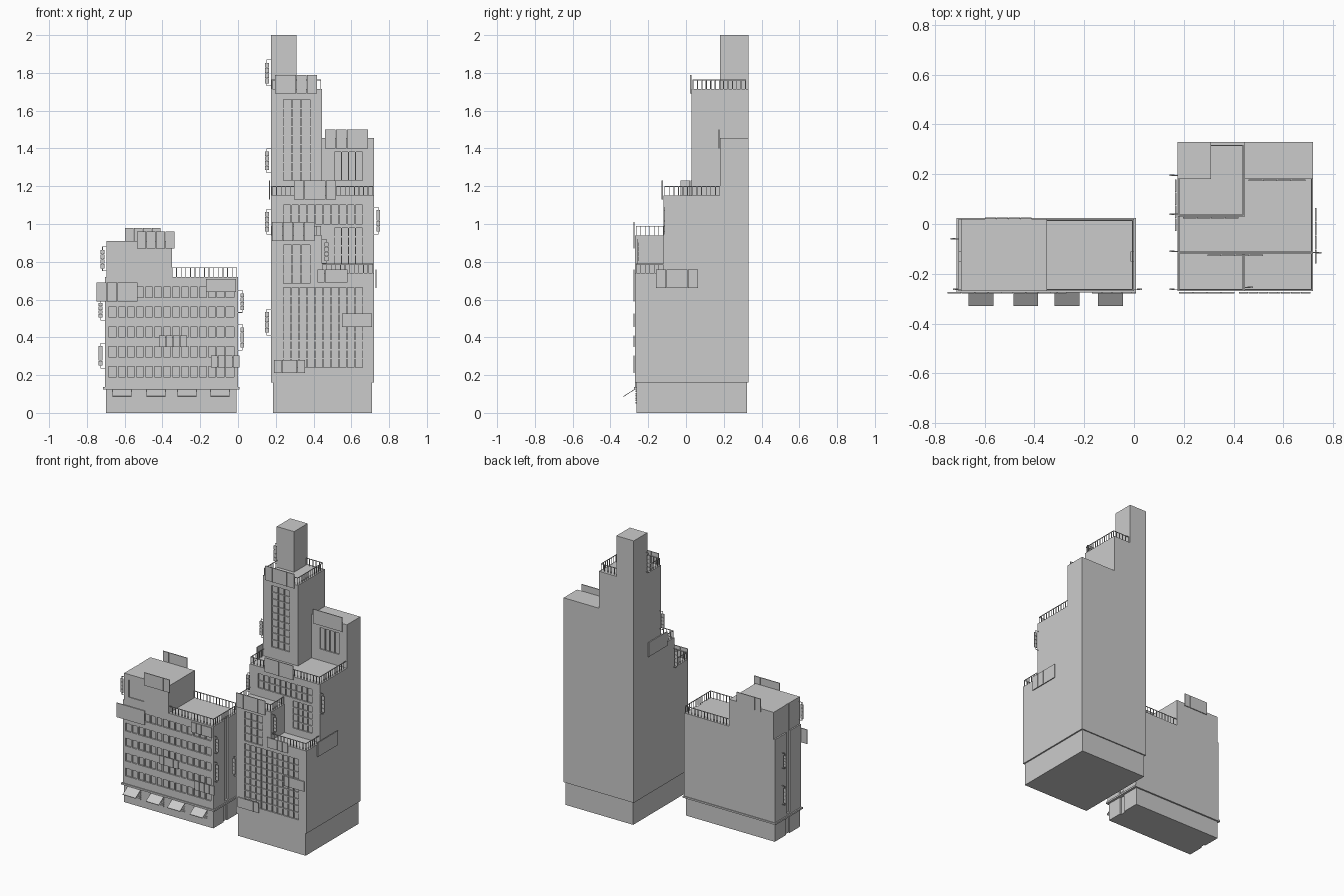
import bpy, bmesh
from mathutils import Vector

if "Cube" in bpy.data.objects:
    bpy.data.objects.remove(bpy.data.objects["Cube"])


def boxes(name, items):
    """One object out of boxes given as (x0, x1, y0, y1, z0, z1)."""
    bm = bmesh.new()
    for x0, x1, y0, y1, z0, z1 in items:
        vs = bmesh.ops.create_cube(bm, size=1)['verts']
        for v in vs:
            v.co = Vector((x0 + (v.co.x + .5) * (x1 - x0),
                           y0 + (v.co.y + .5) * (y1 - y0),
                           z0 + (v.co.z + .5) * (z1 - z0)))
    me = bpy.data.meshes.new(name)
    bm.to_mesh(me)
    bm.free()
    ob = bpy.data.objects.new(name, me)
    bpy.context.collection.objects.link(ob)
    return ob


def carve(ob, cuts):
    """Subtract boxes from an object and bake the result."""
    for c in cuts:
        cutter = boxes("cutter", [c])
        cutter.hide_render = True
        m = ob.modifiers.new("cut", 'BOOLEAN')
        m.operation, m.solver, m.object = 'DIFFERENCE', 'EXACT', cutter
        dg = bpy.context.evaluated_depsgraph_get()
        me = bpy.data.meshes.new_from_object(ob.evaluated_get(dg))
        ob.modifiers.clear()
        ob.data = me
        bpy.data.objects.remove(cutter)


def grid(name, x0, x1, y, z0, z1, nx, nz, w=.006):
    """Window mullions, flush with a wall at y, standing in a recess."""
    items = []
    for i in range(1, nx):
        x = x0 + (x1 - x0) * i / nx
        items.append((x - w / 2, x + w / 2, y + .001, y + .009, z0, z1))
    for j in range(1, nz):
        z = z0 + (z1 - z0) * j / nz
        items.append((x0, x1, y + .002, y + .009, z - w / 2, z + w / 2))
    boxes(name, items)


def railing(name, path, z, h=.05, t=.004):
    """Posts and a top bar along an axis-aligned path."""
    items = []
    for (ax, ay), (bx, by) in zip(path, path[1:]):
        n = max(1, round((abs(bx - ax) + abs(by - ay)) / .024))
        for i in range(n + 1):
            x, y = ax + (bx - ax) * i / n, ay + (by - ay) * i / n
            items.append((x - t / 2, x + t / 2, y - t / 2, y + t / 2, z, z + h))
        items.append((min(ax, bx) - t / 2, max(ax, bx) + t / 2,
                      min(ay, by) - t / 2, max(ay, by) + t / 2, z + h - t, z + h))
    boxes(name, items)


def billboard(name, a0, a1, z0, z1, at, side=False, n=4):
    """Thin sheet with seams; side=True places it along y."""
    items, w = [], (a1 - a0) / n
    for i in range(n):
        s, e = a0 + i * w + .001, a0 + (i + 1) * w - .001
        items.append((at - .003, at + .003, s, e, z0, z1) if side
                     else (s, e, at - .003, at + .003, z0, z1))
    boxes(name, items)


def blade_sign(name, wall, d, y, z0, z1):
    """Narrow sign on two brackets, projecting from a side wall in direction d."""
    def part(a, b, t, lo, hi):
        p, q = sorted((wall + d * a, wall + d * b))
        return (p, q, y - t, y + t, lo, hi)
    h = (z1 - z0 - .03) / 4
    items = [part(0, .024, .0015, z0, z0 + .003), part(0, .024, .0015, z1 - .003, z1),
             part(.021, .024, .0015, z0, z1)]
    items += [part(.012, .033, .003, z0 + .015 + i * h, z0 + .013 + (i + 1) * h) for i in range(4)]
    boxes(name, items)


# Tower: one block with setbacks, then window recesses
tower = boxes("tower_body", [(.175, .72, -.27, .33, .16, 2)])
carve(tower, [
    (.31, 1, -1, 1, 1.715, 3), (-1, 1, -1, .18, 1.715, 3),
    (.445, 1, -1, 1, 1.455, 3), (.445, 1, -1, .18, 1.15, 3),
    (-1, 1, -1, .03, 1.15, 3), (-1, 1, -1, -.12, .94, 3),
    (.445, 1, -1, -.12, .74, 3)])
windows = [(.24, .66, -.27, .24, .665, 10, 9), (.24, .38, -.27, .685, .89, 3, 4),
           (.24, .66, -.12, 1.0, 1.10, 10, 2), (.51, .66, -.12, .79, .98, 4, 4),
           (.24, .38, .03, 1.23, 1.66, 3, 9), (.51, .66, .18, 1.23, 1.38, 4, 1)]
carve(tower, [(a, b, y - .05 if z1 < .95 or y > -.2 else y, y + .009, z0, z1)
              for a, b, y, z0, z1, _, _ in windows if y == -.27])
carve(tower, [(a, b, y - .02, y + .009, z0, z1)
              for a, b, y, z0, z1, _, _ in windows if y != -.27])
for i, w in enumerate(windows):
    grid(f"tower_window_grid_{i}", *w)
boxes("tower_base", [(.185, .71, -.263, .322, 0, .162)])

# Tower roof railings
railing("railing_top", [(.18, .18), (.18, .037), (.438, .037), (.438, .315), (.31, .315)], 1.715)
railing("railing_middle", [(.18, .03), (.18, -.113), (.713, -.113), (.713, .18)], 1.15)
railing("railing_front_left", [(.18, -.12), (.18, -.263), (.438, -.263), (.438, -.12)], .94)
railing("railing_front_right", [(.445, -.263), (.713, -.263), (.713, -.12)], .74)

# Tower billboards
for i, b in enumerate([(.195, .42, 1.69, 1.79, .025), (.46, .69, 1.40, 1.50, .175),
                       (.295, .52, 1.13, 1.23, -.126), (.18, .405, .91, 1.01, -.276),
                       (.42, .58, .69, .76, -.276), (.55, .71, .455, .525, -.276),
                       (.19, .355, .21, .28, -.276)]):
    billboard(f"tower_billboard_{i}", *b)
billboard("tower_billboard_right", -.16, .065, .66, .76, .73, True)
billboard("tower_billboard_left", -.03, .18, 1.13, 1.23, .167, True)

# Tower blade signs
for i, s in enumerate([(.175, -1, .195, 1.73, 1.87), (.175, -1, .04, 1.27, 1.40),
                       (.175, -1, -.11, .945, 1.08), (.175, -1, -.262, .41, .55),
                       (.72, 1, -.115, .945, 1.09), (.445, 1, -.255, .79, .92)]):
    blade_sign(f"tower_blade_sign_{i}", *s)

# Low building: stepped block with ribbon windows and side grooves
low = boxes("low_building_body", [(-.705, 0, -.27, .02, .13, .91)])
floors = [.19 + i * .1055 for i in range(5)]
carve(low, [(-.35, 1, -1, 1, .72, 3), (-1, -.695, -1, 1, .72, 3)]
      + [(-.685, -.02, -.4, -.26, z, z + .055) for z in floors]
      + [(-.66, -.54, -.4, -.264, .75, .87)]
      + [(-1, -.693, -.15, -.11, .15, 2), (-.012, 1, -.15, -.11, .15, 2)])
boxes("window_piers", [(-.685 + i * .0475 - .005, -.685 + i * .0475 + .005, -.269, -.258, z, z + .055)
                       for z in floors for i in range(1, 14)])
base = boxes("low_building_base", [(-.70, -.008, -.263, .014, 0, .13)])
carve(base, [(-1, -.69, -.15, -.11, -1, 1), (-.018, 1, -.15, -.11, -1, 1)])
boxes("base_ledge", [(-.714, .008, -.276, .025, .125, .137)])
railing("railing_low_roof", [(-.35, .015), (-.006, .015), (-.006, -.264), (-.35, -.264)], .72)

# Shop fronts with slatted awnings
for k, x in enumerate([-.665, -.485, -.32, -.145]):
    boxes(f"shop_shutter_{k}", [(x + .006, x + .094, -.267, -.262, .05 + i * .012, .058 + i * .012)
                                for i in range(6)])
    awning = boxes(f"awning_{k}", [(x + i * .01, x + i * .01 + .0101, -.33, -.263, .124, .128)
                                   for i in range(10)])
    for v in awning.data.vertices:
        v.co.z += (v.co.y + .27) * .65

# Low building signs
for i, b in enumerate([(-.145, .01, .24, .305, -.276), (-.42, -.27, .35, .41, -.276),
                       (-.535, -.335, .87, .96, -.276), (-.17, -.01, .64, .71, -.276),
                       (-.60, -.41, .89, .98, .024), (-.75, -.53, .59, .69, -.276)]):
    billboard(f"low_billboard_{i}", *b)
for i, s in enumerate([(-.705, -1, -.06, .235, .37), (-.705, -1, -.06, .49, .60),
                       (-.695, -1, -.262, .75, .88), (0, 1, -.262, .53, .65),
                       (0, 1, -.262, .33, .47)]):
    blade_sign(f"low_blade_sign_{i}", *s)
